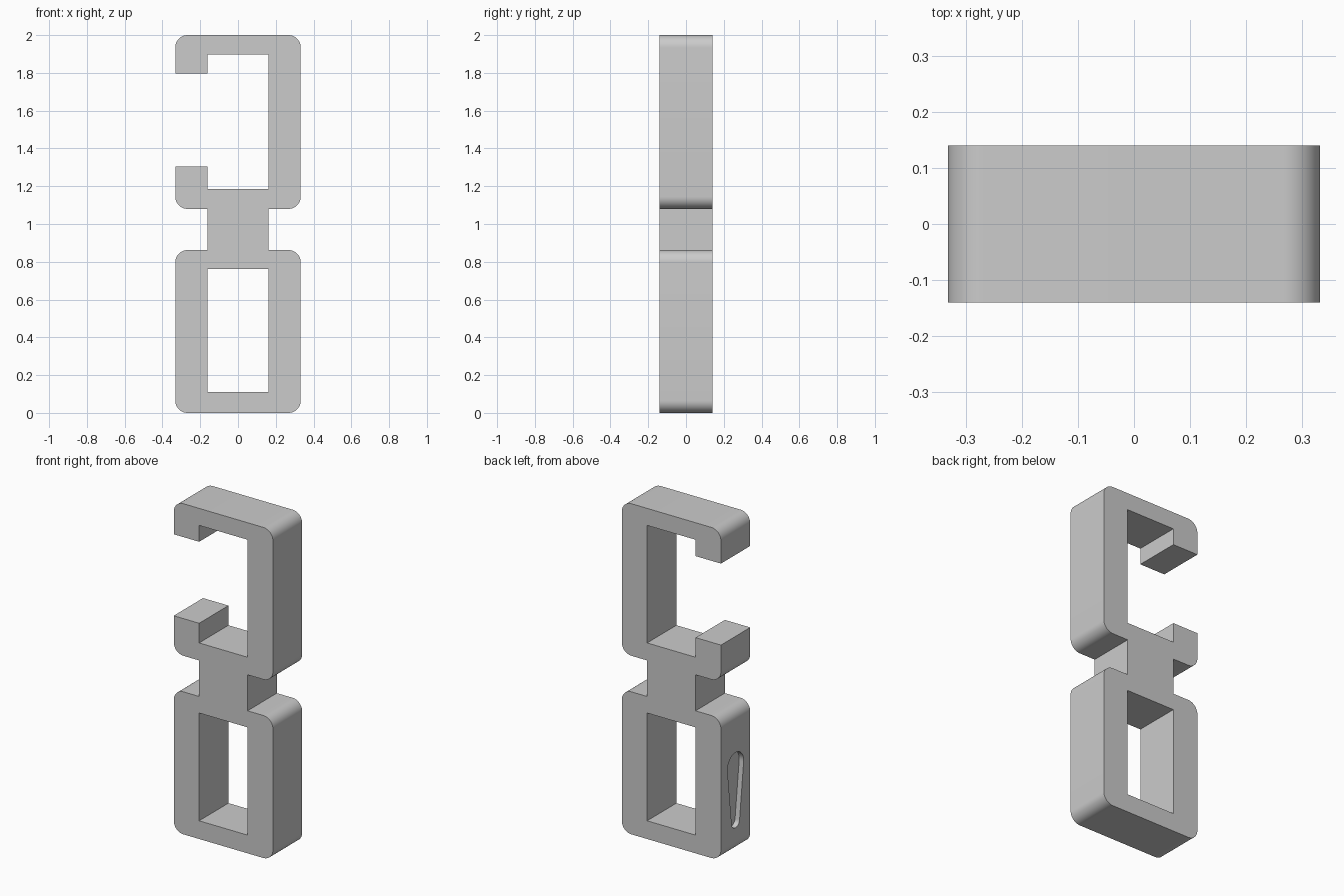
import bpy, bmesh, math
from mathutils import Vector

cube = bpy.data.objects.get("Cube")
if cube:
    bpy.data.objects.remove(cube, do_unlink=True)

W, I, D, R = 0.332, 0.162, 0.14, 0.065   # half width, inner half width, half depth, corner radius

grey = bpy.data.materials.new("light grey")
grey.use_nodes = True
grey.diffuse_color = (0.6, 0.6, 0.6, 1)
grey.node_tree.nodes["Principled BSDF"].inputs["Base Color"].default_value = grey.diffuse_color


def rounded(corners, steps=12):
    """Outline points, with right-angled corners given as (x, z, radius)."""
    pts = []
    for i, (x, z, r) in enumerate(corners):
        p = Vector((x, z))
        if r == 0:
            pts.append(p)
            continue
        before = (Vector(corners[i - 1][:2]) - p).normalized()
        after = (Vector(corners[(i + 1) % len(corners)][:2]) - p).normalized()
        c = p + r * (before + after)
        for k in range(steps + 1):
            t = math.pi / 2 * k / steps
            pts.append(c - r * (after * math.cos(t) + before * math.sin(t)))
    return pts


def prism(name, loops, place, push):
    """Fill closed loops (later ones are holes) and extrude them."""
    bm = bmesh.new()
    edges = []
    for loop in loops:
        vs = [bm.verts.new(place(p)) for p in loop]
        edges += [bm.edges.new((vs[i - 1], vs[i])) for i in range(len(vs))]
    bmesh.ops.triangle_fill(bm, use_beauty=True, use_dissolve=False, edges=edges)
    ext = bmesh.ops.extrude_face_region(bm, geom=bm.faces[:])
    moved = [g for g in ext["geom"] if isinstance(g, bmesh.types.BMVert)]
    bmesh.ops.translate(bm, vec=push, verts=moved)
    bmesh.ops.recalc_face_normals(bm, faces=bm.faces[:])
    mesh = bpy.data.meshes.new(name)
    bm.to_mesh(mesh)
    bm.free()
    mesh.materials.append(grey)
    obj = bpy.data.objects.new(name, mesh)
    bpy.context.collection.objects.link(obj)
    return obj


# Closed lower loop, neck and open upper hook as one outline
outline = rounded([
    (-W, 0, R), (W, 0, R), (W, 0.862, R), (I, 0.862, 0),
    (I, 1.08, 0), (W, 1.08, R), (W, 2, R), (-W, 2, R),
    (-W, 1.798, 0), (-I, 1.798, 0), (-I, 1.897, 0), (I, 1.897, 0),
    (I, 1.186, 0), (-I, 1.186, 0), (-I, 1.305, 0), (-W, 1.305, 0),
    (-W, 1.08, R), (-I, 1.08, 0), (-I, 0.862, 0), (-W, 0.862, R)])
window = rounded([(-I, 0.11, 0), (I, 0.11, 0), (I, 0.762, 0), (-I, 0.762, 0)])
body = prism("hook_body", [outline, window],
             lambda p: (p.x, -D, p.y), (0, 2 * D, 0))

# Tapered keyhole recess in the side of the lower loop
big, small, top, low = 0.077, 0.038, 0.525, 0.185
tilt = math.asin((big - small) / (top - low))
keyhole = []
for r, z, a0, a1 in ((big, top, -tilt, math.pi + tilt),
                     (small, low, math.pi + tilt, 2 * math.pi - tilt)):
    for k in range(25):
        a = a0 + (a1 - a0) * k / 24
        keyhole.append(Vector((r * math.cos(a), z + r * math.sin(a))))
cutter = prism("keyhole_cutter", [keyhole],
               lambda p: (-W - 0.05, p.x, p.y), (0.08, 0, 0))
cutter.hide_render = True

bpy.context.view_layer.objects.active = body
body.select_set(True)
cut = body.modifiers.new("keyhole", "BOOLEAN")
cut.operation = "DIFFERENCE"
cut.solver = "EXACT"
cut.object = cutter
bpy.ops.object.modifier_apply(modifier=cut.name)
bpy.data.objects.remove(cutter, do_unlink=True)
bpy.ops.object.shade_smooth_by_angle(angle=math.radians(30))
